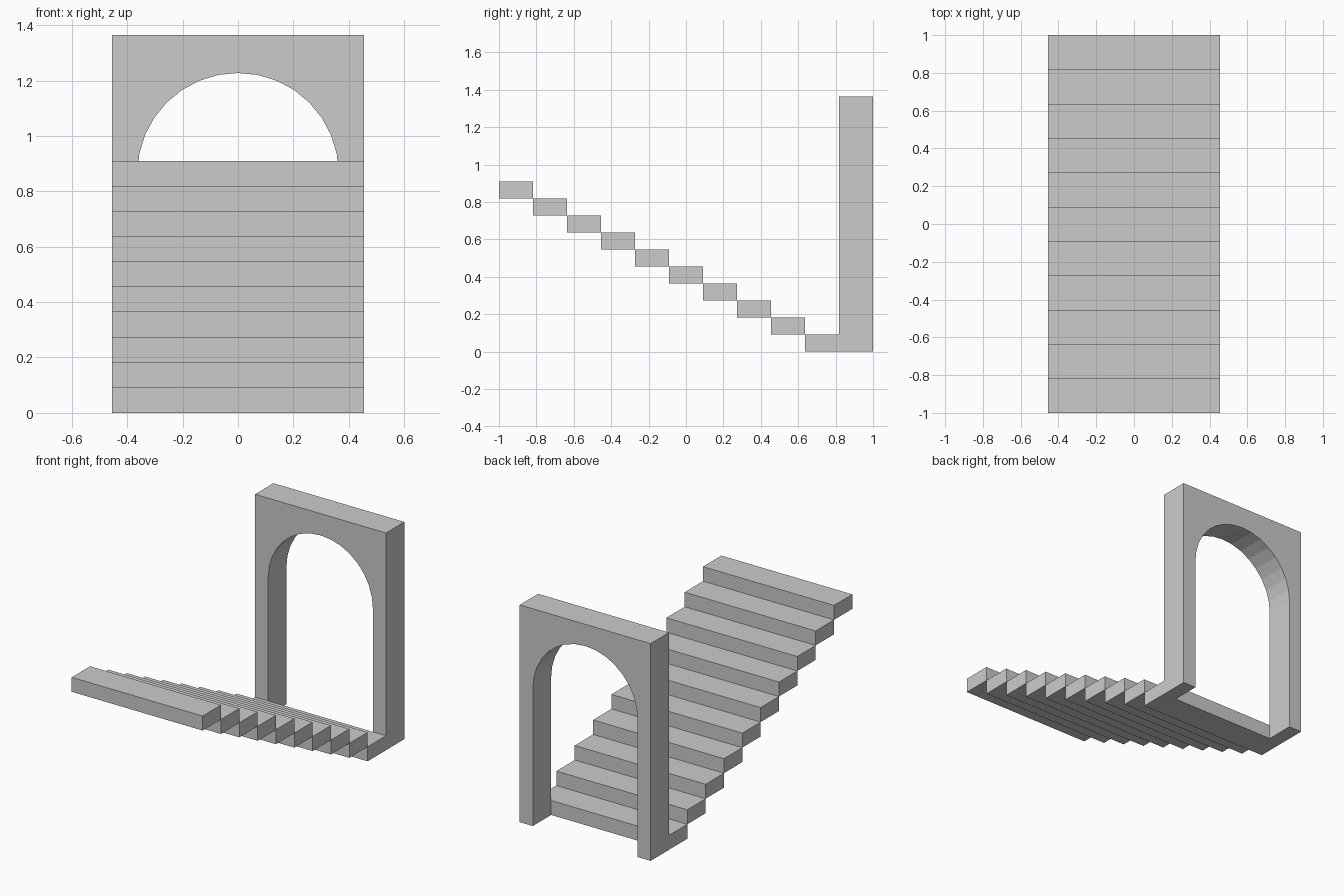
import bpy, bmesh
from math import sin, cos, pi

if "Cube" in bpy.data.objects:
    bpy.data.objects.remove(bpy.data.objects["Cube"])

U = 2 / 11            # tread depth
RISE = U / 2          # step height
HALF_W = 2.5 * U      # half width of stairs and wall
STEPS = 10


def extrude_profile(name, points, vec):
    """Solid made by extruding a flat outline along vec."""
    bm = bmesh.new()
    face = bm.faces.new([bm.verts.new(p) for p in points])
    ext = bmesh.ops.extrude_face_region(bm, geom=[face], use_keep_orig=True)
    moved = [v for v in ext["geom"] if isinstance(v, bmesh.types.BMVert)]
    bmesh.ops.translate(bm, verts=moved, vec=vec)
    bmesh.ops.recalc_face_normals(bm, faces=bm.faces)
    mesh = bpy.data.meshes.new(name)
    bm.to_mesh(mesh)
    bm.free()
    obj = bpy.data.objects.new(name, mesh)
    bpy.context.collection.objects.link(obj)
    return obj


# Stairs: blocks descending from the front to the doorway
for i in range(STEPS):
    y = -1 + i * U
    z = (STEPS - 1 - i) * RISE
    outline = [(-HALF_W, y, z), (-HALF_W, y + U, z),
               (-HALF_W, y + U, z + RISE), (-HALF_W, y, z + RISE)]
    extrude_profile(f"step_{i + 1}", outline, (2 * HALF_W, 0, 0))

# Doorway wall: rectangle with a round-topped opening down to the floor
top = 7.5 * U
radius = 2 * U
spring = top - 0.75 * U - radius
y = 1 - U
segments = 16
arch = [(radius * cos(pi * k / segments), y, spring + radius * sin(pi * k / segments))
        for k in range(segments + 1)]
outline = [(-HALF_W, y, 0), (-HALF_W, y, top), (HALF_W, y, top), (HALF_W, y, 0),
           (radius, y, 0)] + arch + [(-radius, y, 0)]
extrude_profile("arched_doorway", outline, (0, U, 0))
